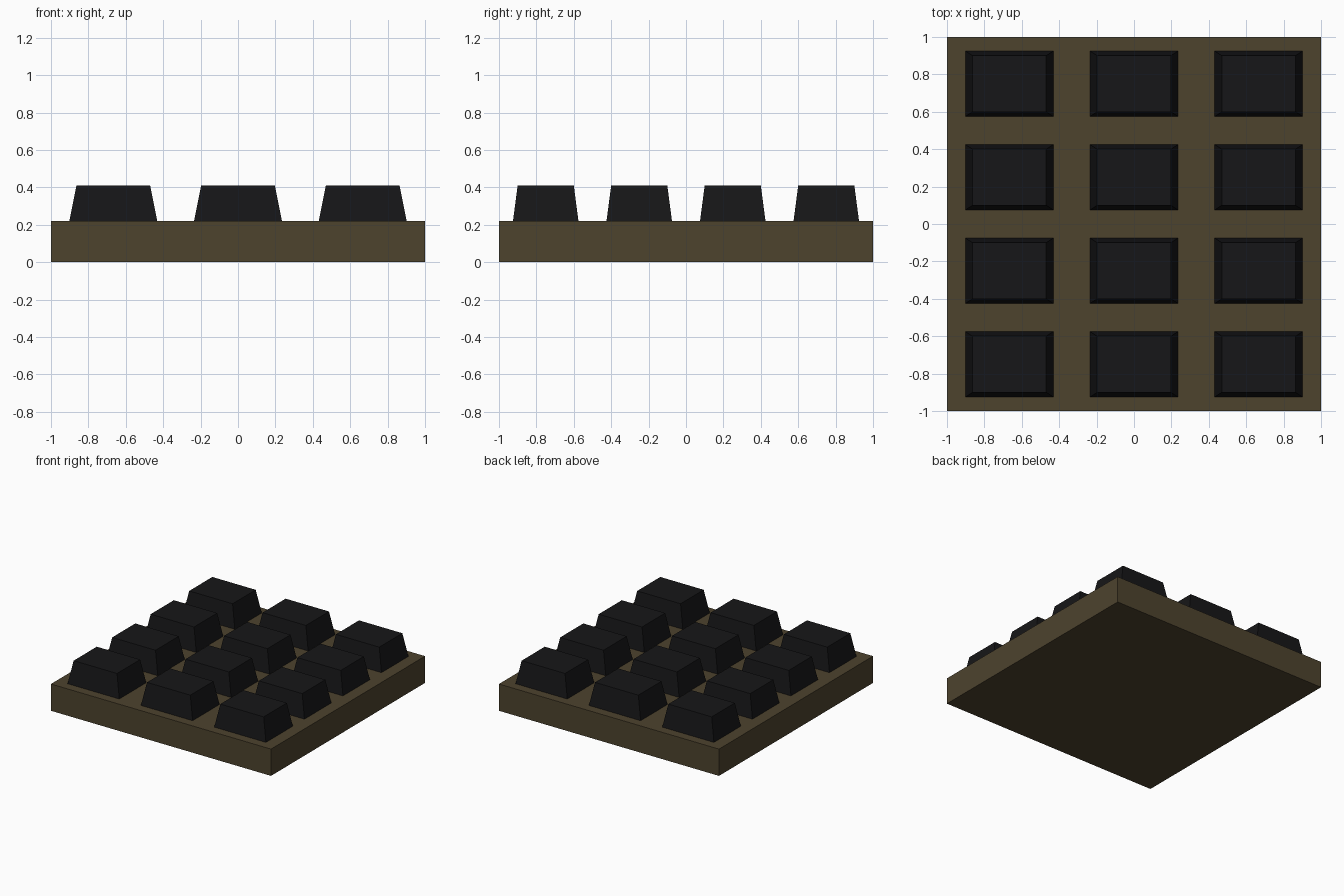
import bpy, bmesh

if "Cube" in bpy.data.objects:
    bpy.data.objects.remove(bpy.data.objects["Cube"])


def material(name, color):
    m = bpy.data.materials.new(name)
    m.diffuse_color = (*color, 1)
    m.use_nodes = True
    m.node_tree.nodes["Principled BSDF"].inputs["Base Color"].default_value = m.diffuse_color
    return m


def tapered_box(name, x, y, z0, z1, bottom, top, mat):
    # box whose bottom and top rectangles can differ in size
    bm = bmesh.new()
    bmesh.ops.create_cube(bm, size=1)
    for v in bm.verts:
        w, d = top if v.co.z > 0 else bottom
        v.co.x *= w
        v.co.y *= d
        v.co.z = (z1 - z0) if v.co.z > 0 else 0
    mesh = bpy.data.meshes.new(name)
    bm.to_mesh(mesh)
    bm.free()
    mesh.materials.append(mat)
    obj = bpy.data.objects.new(name, mesh)
    obj.location = (x, y, z0)
    bpy.context.collection.objects.link(obj)
    return obj


brown = material("base_brown", (0.075, 0.056, 0.027))
black = material("key_black", (0.008, 0.008, 0.009))

BASE_H, KEY_TOP = 0.22, 0.41

# Base plate
tapered_box("base_plate", 0, 0, 0, BASE_H, (2, 2), (2, 2), brown)

# Keys: 3 columns by 4 rows of tapered caps
for row in range(4):
    for col in range(3):
        tapered_box(f"key_{row + 1}_{col + 1}",
                    (col - 1) * 2 / 3, 0.75 - row * 0.5,
                    BASE_H, KEY_TOP, (0.47, 0.35), (0.394, 0.30), black)
